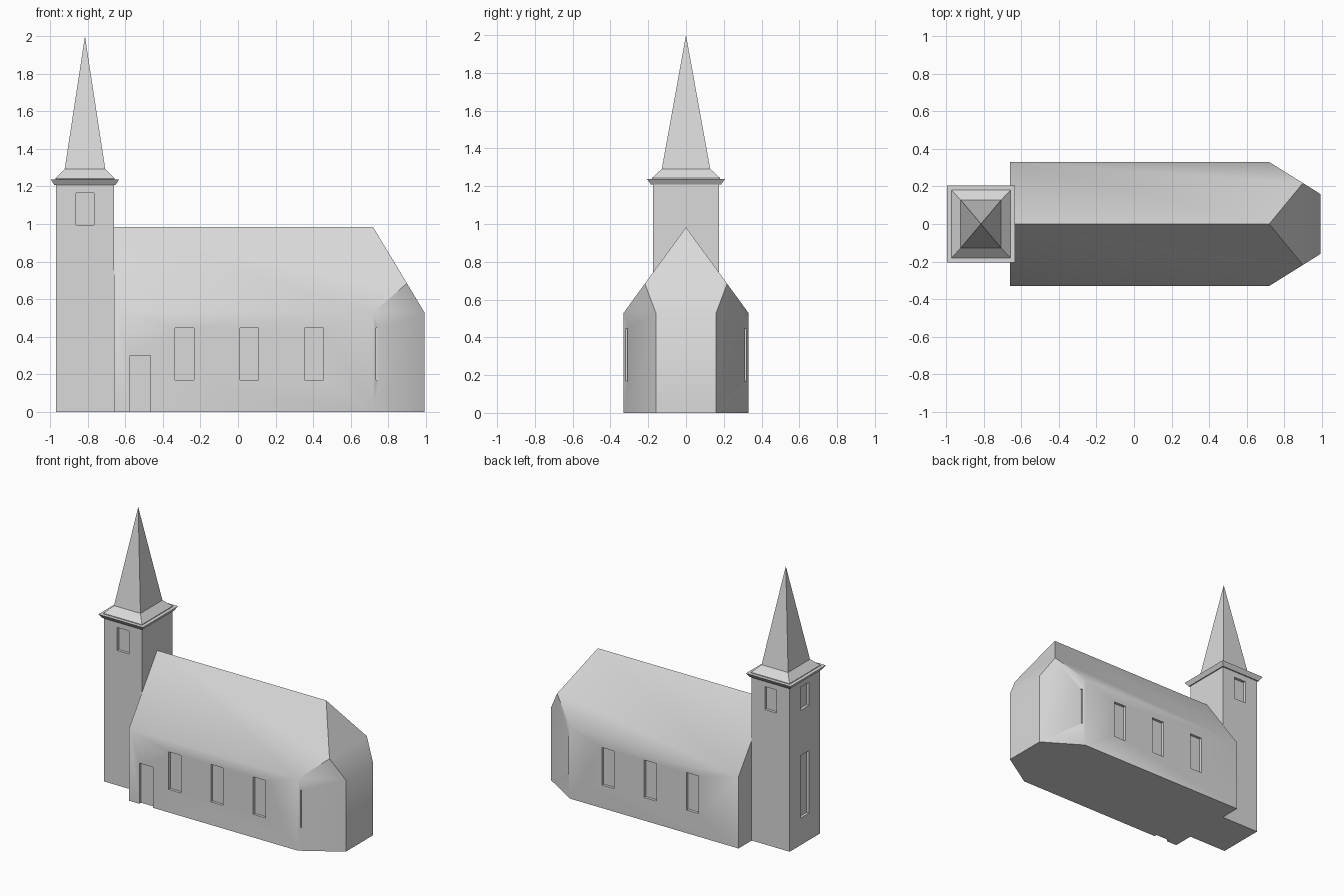
import bpy, bmesh, math
from mathutils import Vector

if "Cube" in bpy.data.objects:
    bpy.data.objects.remove(bpy.data.objects["Cube"])

stone = bpy.data.materials.new("pale_grey")
stone.diffuse_color = (0.7, 0.7, 0.7, 1)
stone.use_nodes = True
stone.node_tree.nodes["Principled BSDF"].inputs["Base Color"].default_value = stone.diffuse_color


def add_object(name, bm):
    bmesh.ops.recalc_face_normals(bm, faces=bm.faces)
    me = bpy.data.meshes.new(name)
    bm.to_mesh(me)
    bm.free()
    me.materials.append(stone)
    ob = bpy.data.objects.new(name, me)
    bpy.context.collection.objects.link(ob)
    return ob


def loft(name, cx, levels):
    """Rectangular rings (half_x, half_y, z) joined and capped; half sizes 0 make an apex."""
    bm = bmesh.new()
    rings = []
    for hx, hy, z in levels:
        if hx == 0:
            rings.append([bm.verts.new((cx, 0, z))] * 4)
        else:
            rings.append([bm.verts.new((cx + sx * hx, sy * hy, z))
                          for sx, sy in ((-1, -1), (1, -1), (1, 1), (-1, 1))])
    for a, b in zip(rings, rings[1:]):
        for i in range(4):
            j = (i + 1) % 4
            bm.faces.new([a[i], a[j], b[j]] if b[i] is b[j] else [a[i], a[j], b[j], b[i]])
    bm.faces.new(rings[0])
    if rings[-1][0] is not rings[-1][1]:
        bm.faces.new(rings[-1])
    return add_object(name, bm)


def cut_recesses(ob, boxes):
    """Cut box recesses (x0, x1, y0, y1, z0, z1) into an object."""
    bm = bmesh.new()
    for x0, x1, y0, y1, z0, z1 in boxes:
        r = bmesh.ops.create_cube(bm, size=1)
        for v in r["verts"]:
            v.co = (x0 if v.co.x < 0 else x1, y0 if v.co.y < 0 else y1, z0 if v.co.z < 0 else z1)
    cutter = add_object("recess_cutter", bm)
    cutter.hide_render = True
    mod = ob.modifiers.new("recesses", "BOOLEAN")
    mod.operation, mod.solver, mod.object = "DIFFERENCE", "EXACT", cutter
    bpy.context.view_layer.update()
    me = bpy.data.meshes.new_from_object(ob.evaluated_get(bpy.context.evaluated_depsgraph_get()))
    ob.modifiers.clear()
    ob.data = me
    bpy.data.objects.remove(cutter)


# Nave: gabled prism, trimmed by the hip plane and the two angled apse walls
W, EAVE, RIDGE, X0, X1, XC = 0.33, 0.53, 0.983, -0.66, 0.992, 0.72
APSE = 0.16
bm = bmesh.new()
profile = [(-W, 0), (W, 0), (W, EAVE), (0, RIDGE), (-W, EAVE)]
gable = bm.faces.new([bm.verts.new((X0, y, z)) for y, z in profile])
ext = bmesh.ops.extrude_face_region(bm, geom=[gable])["geom"]
bmesh.ops.translate(bm, vec=(X1 - X0, 0, 0), verts=[g for g in ext if isinstance(g, bmesh.types.BMVert)])
if gable.is_valid is False or not any(abs(f.calc_center_median().x - X0) < 1e-4 for f in bm.faces):
    bmesh.ops.holes_fill(bm, edges=bm.edges[:])
planes = [((XC, 0, RIDGE), (RIDGE - EAVE, 0, X1 - XC))]
planes += [((XC, s * W, 0), (W - APSE, s * (X1 - XC), 0)) for s in (-1, 1)]
for co, no in planes:
    bmesh.ops.bisect_plane(bm, geom=bm.verts[:] + bm.edges[:] + bm.faces[:], dist=1e-5,
                           plane_co=co, plane_no=Vector(no).normalized(), clear_outer=True)
    bmesh.ops.holes_fill(bm, edges=[e for e in bm.edges if e.is_boundary])
nave = add_object("nave", bm)

# Nave windows on both sides, slit windows at the apse, front door
D = 0.02
boxes = []
for s in (-1, 1):
    ya, yb = sorted((s * (W - D), s * (W + 0.1)))
    for x in (-0.335, 0.01, 0.355):
        boxes.append((x, x + 0.1, ya, yb, 0.17, 0.447))
    boxes.append((0.735, 0.80, ya, yb, 0.17, 0.447))
boxes.append((-0.575, -0.465, -W - 0.1, -W + D, -0.1, 0.30))
cut_recesses(nave, boxes)

# Tower with belfry openings on front, back and west, and a tall west window
TX, HX, HY = -0.815, 0.155, 0.176
tower = loft("tower", TX, [(HX, HY, 0), (HX, HY, 1.215)])
boxes = []
for s in (-1, 1):
    ya, yb = sorted((s * (HY - D), s * (HY + 0.1)))
    boxes.append((TX - 0.048, TX + 0.048, ya, yb, 0.995, 1.165))
for z0, z1 in ((0.995, 1.165), (0.20, 0.66)):
    boxes.append((TX - HX - 0.1, TX - HX + D, -0.048, 0.048, z0, z1))
cut_recesses(tower, boxes)

# Cornice flaring out under the spire, and the spire with its skirt
loft("cornice", TX, [(0.163, 0.185, 1.208), (0.182, 0.206, 1.238)])
loft("spire", TX, [(0.157, 0.181, 1.238), (0.157, 0.181, 1.243), (0.108, 0.128, 1.292), (0, 0, 2.0)])

# The nave's shallow corners are smooth, the rest stays sharp
bpy.ops.object.select_all(action="DESELECT")
nave.select_set(True)
bpy.context.view_layer.objects.active = nave
bpy.ops.object.shade_smooth_by_angle(angle=math.radians(40))
